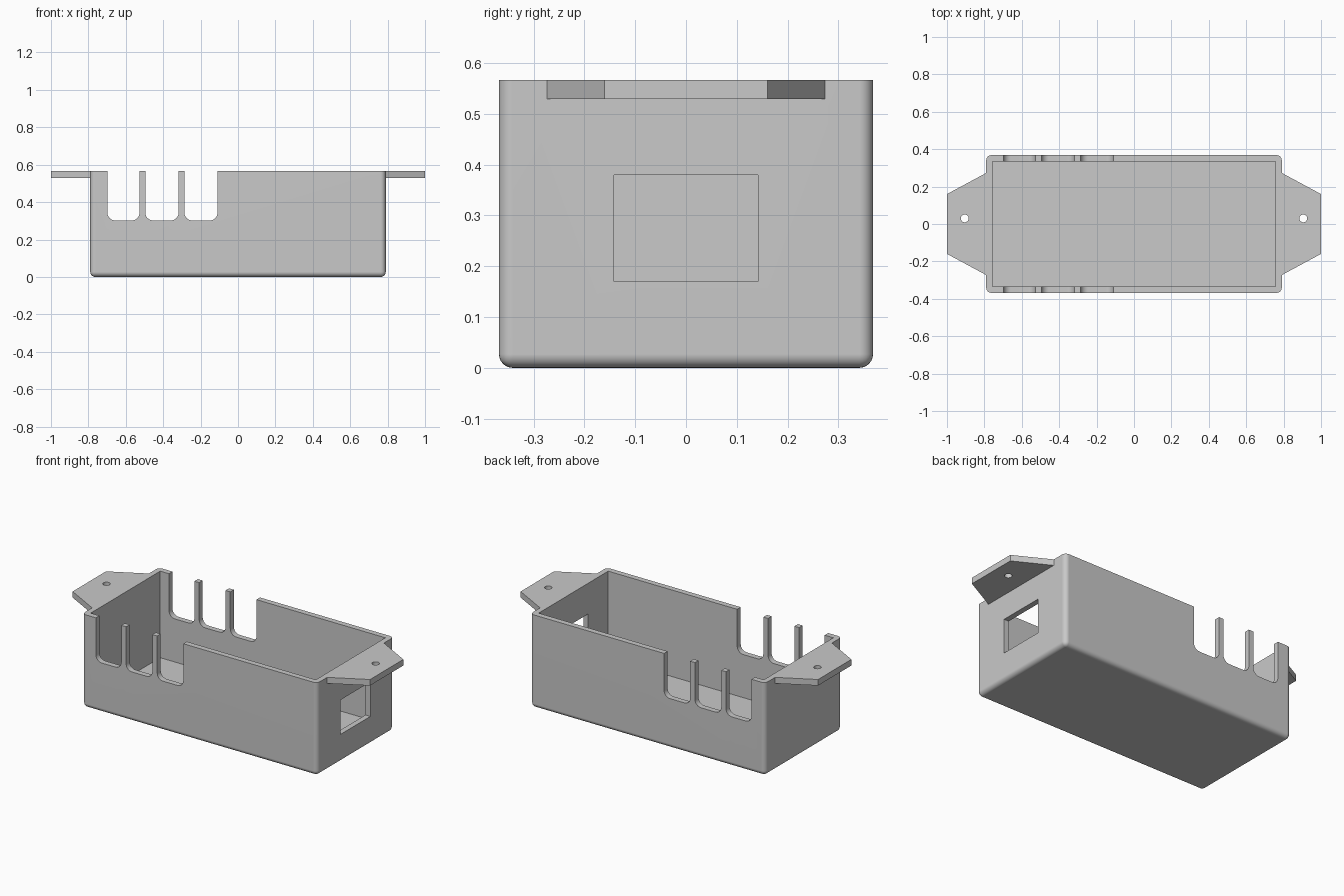
import bpy, bmesh, math

if "Cube" in bpy.data.objects:
    bpy.data.objects.remove(bpy.data.objects["Cube"], do_unlink=True)

HX, HY, TOP = 0.79, 0.368, 0.566   # outer half sizes and height
IX, IY, FLOOR = 0.757, 0.334, 0.04  # inner half sizes and floor level

grey = bpy.data.materials.new("plain_grey")
grey.use_nodes = True
grey.diffuse_color = (0.585, 0.585, 0.585, 1)
grey.node_tree.nodes["Principled BSDF"].inputs["Base Color"].default_value = grey.diffuse_color


def finish(name, bm):
    bmesh.ops.recalc_face_normals(bm, faces=bm.faces)
    mesh = bpy.data.meshes.new(name)
    bm.to_mesh(mesh)
    bm.free()
    mesh.materials.append(grey)
    ob = bpy.data.objects.new(name, mesh)
    bpy.context.collection.objects.link(ob)
    return ob


def box_mesh(x0, x1, y0, y1, z0, z1):
    bm = bmesh.new()
    bmesh.ops.create_cube(bm, size=1)
    for v in bm.verts:
        v.co = (x1 if v.co.x > 0 else x0, y1 if v.co.y > 0 else y0, z1 if v.co.z > 0 else z0)
    return bm


def round_edges(bm, test, radius, segments):
    edges = [e for e in bm.edges if test(*[v.co for v in e.verts])]
    bmesh.ops.bevel(bm, geom=edges, offset=radius, segments=segments, profile=0.5, affect='EDGES')


def combine(target, other, operation):
    mod = target.modifiers.new(operation, 'BOOLEAN')
    mod.object, mod.operation, mod.solver = other, operation, 'EXACT'
    bpy.context.view_layer.objects.active = target
    bpy.ops.object.modifier_apply(modifier=mod.name)
    bpy.data.objects.remove(other, do_unlink=True)


# Outer box with rounded upright corners and bottom rim
bm = box_mesh(-HX, HX, -HY, HY, 0, TOP)
round_edges(bm, lambda a, b: min(a.z, b.z) < 0.01, 0.027, 6)
box = finish("enclosure_box", bm)

# Mounting ears
for side in (-1, 1):
    bm = bmesh.new()
    outline = [(0.77, -0.273), (HX, -0.273), (1, -0.16), (1, 0.16), (HX, 0.273), (0.77, 0.273)]
    face = bm.faces.new([bm.verts.new((side * x, y, 0.529)) for x, y in outline])
    top = bmesh.ops.extrude_face_region(bm, geom=[face])["geom"]
    for v in top:
        if isinstance(v, bmesh.types.BMVert):
            v.co.z = TOP
    combine(box, finish("mounting_ear", bm), 'UNION')

    # Screw hole
    bm = bmesh.new()
    bmesh.ops.create_cone(bm, cap_ends=True, segments=32, radius1=0.021, radius2=0.021, depth=0.2)
    bmesh.ops.translate(bm, verts=bm.verts, vec=(side * 0.905, 0.03, 0.55))
    combine(box, finish("screw_hole", bm), 'DIFFERENCE')

# Hollow interior
combine(box, finish("cavity", box_mesh(-IX, IX, -IY, IY, FLOOR, 1)), 'DIFFERENCE')

# Cable slots through both long walls, rounded at the bottom
for x0, x1 in ((-0.698, -0.527), (-0.495, -0.318), (-0.286, -0.11)):
    bm = box_mesh(x0, x1, -0.6, 0.6, 0.302, 1)
    round_edges(bm, lambda a, b: max(a.z, b.z) < 0.5 and abs(a.y - b.y) > 1, 0.04, 6)
    combine(box, finish("cable_slot", bm), 'DIFFERENCE')

# Socket window in the left end
combine(box, finish("socket_window", box_mesh(0.7, 0.9, -0.142, 0.142, 0.17, 0.379)), 'DIFFERENCE')

# Smooth fillets, flat walls
bpy.ops.object.select_all(action='DESELECT')
box.select_set(True)
bpy.context.view_layer.objects.active = box
bpy.ops.object.shade_smooth_by_angle(angle=math.radians(30))
weighted = box.modifiers.new("flat_walls", 'WEIGHTED_NORMAL')
weighted.keep_sharp = True
